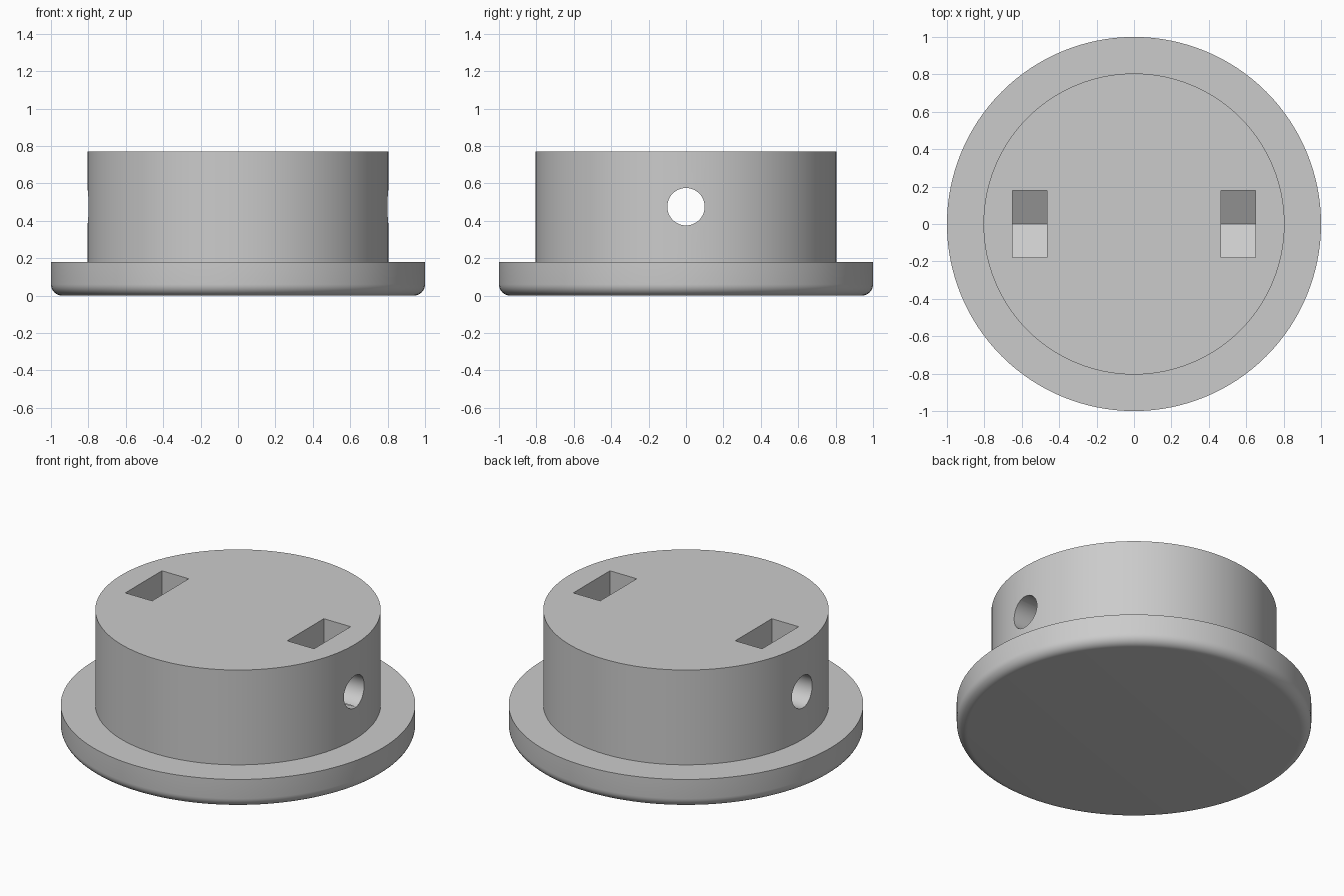
import bpy, bmesh, math
from mathutils import Matrix, Vector

cube = bpy.data.objects.get("Cube")
if cube:
    bpy.data.objects.remove(cube, do_unlink=True)

SEGMENTS = 128
BORE_Z = 0.475

grey = bpy.data.materials.new("plain_grey")
grey.use_nodes = True
colour = (0.6, 0.6, 0.6, 1)
grey.diffuse_color = colour
grey.node_tree.nodes["Principled BSDF"].inputs["Base Color"].default_value = colour


def finish(name, bm):
    bmesh.ops.recalc_face_normals(bm, faces=bm.faces)
    mesh = bpy.data.meshes.new(name)
    bm.to_mesh(mesh)
    bm.free()
    mesh.materials.append(grey)
    obj = bpy.data.objects.new(name, mesh)
    bpy.context.collection.objects.link(obj)
    return obj


def lathe(name, profile):
    """Turn a (radius, height) profile about z and close both ends."""
    bm = bmesh.new()
    rings = []
    for r, z in profile:
        rings.append([bm.verts.new((r * math.cos(a), r * math.sin(a), z))
                      for a in (math.tau * i / SEGMENTS for i in range(SEGMENTS))])
    for low, high in zip(rings, rings[1:]):
        for i in range(SEGMENTS):
            j = (i + 1) % SEGMENTS
            bm.faces.new((low[i], low[j], high[j], high[i]))
    bm.faces.new(rings[0])
    bm.faces.new(rings[-1])
    return finish(name, bm)


def prism_x(name, outline, x0, x1):
    """Extrude a (y, z) outline from x0 to x1."""
    bm = bmesh.new()
    face = bm.faces.new([bm.verts.new((x0, y, z)) for y, z in outline])
    side = bmesh.ops.extrude_face_region(bm, geom=[face])
    verts = [v for v in side["geom"] if isinstance(v, bmesh.types.BMVert)]
    bmesh.ops.translate(bm, verts=verts, vec=(x1 - x0, 0, 0))
    return finish(name, bm)


# Stepped body: rounded flange below, narrower drum above
FILLET = 0.06
profile = [(1 - FILLET + FILLET * math.sin(a), FILLET - FILLET * math.cos(a))
           for a in (math.pi / 2 * i / 8 for i in range(9))]
profile += [(1, 0.18), (0.805, 0.18), (0.805, 0.77)]
body = lathe("flanged_plug", profile)

# Cross bore running right through the drum
circle = [(0.1 * math.cos(a), BORE_Z + 0.1 * math.sin(a))
          for a in (math.tau * i / 48 for i in range(48))]
cutters = [prism_x("bore_cutter", circle, -1.2, 1.2)]

# Nut pockets: open at the top, with a hexagonal point at the bottom
half = 0.18
tip = 2 * half / math.sqrt(3)
pocket = [(-half, 1), (-half, BORE_Z - tip / 2), (0, BORE_Z - tip),
          (half, BORE_Z - tip / 2), (half, 1)]
for side, label in ((1, "left"), (-1, "right")):
    cutters.append(prism_x(label + "_pocket_cutter", pocket, side * 0.465, side * 0.65))

for cutter in cutters:
    cutter.hide_render = True
    cutter.hide_viewport = True
    cutter.display_type = 'WIRE'
    mod = body.modifiers.new(cutter.name, 'BOOLEAN')
    mod.operation = 'DIFFERENCE'
    mod.solver = 'EXACT'
    mod.object = cutter

# Bake the cuts, then drop the cutters
bpy.context.view_layer.update()
graph = bpy.context.evaluated_depsgraph_get()
cut_mesh = bpy.data.meshes.new_from_object(body.evaluated_get(graph))
body.modifiers.clear()
body.data = cut_mesh
for cutter in cutters:
    bpy.data.objects.remove(cutter, do_unlink=True)

bpy.ops.object.select_all(action='DESELECT')
body.select_set(True)
bpy.context.view_layer.objects.active = body
bpy.ops.object.shade_smooth_by_angle(angle=math.radians(30))
